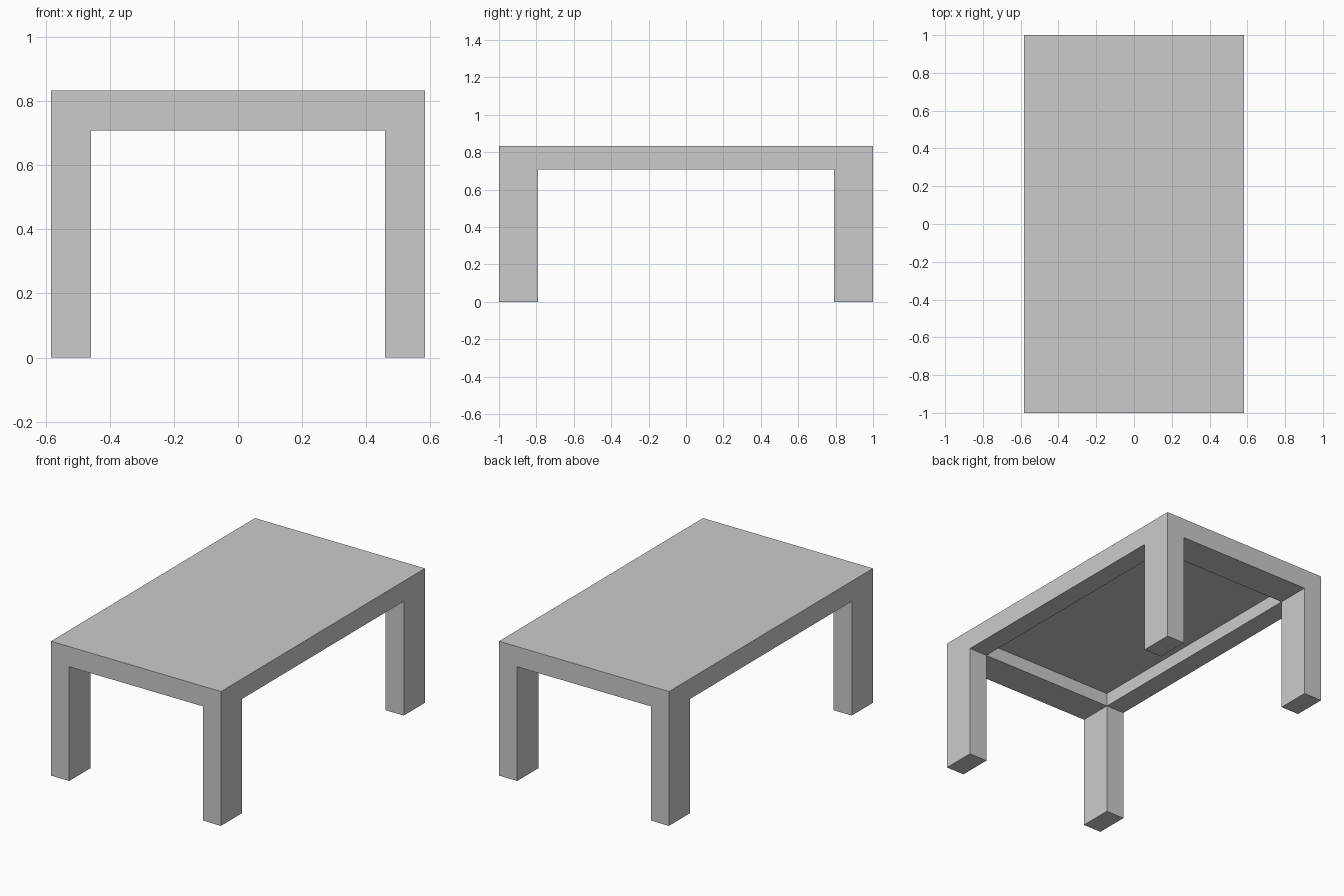
import bpy
import bmesh
from mathutils import Matrix, Vector

# Remove the default cube
default = bpy.data.objects.get("Cube")
if default:
    bpy.data.objects.remove(default, do_unlink=True)

UNIT = 2 / 48                      # module shared by all proportions
HALF_X, HALF_Y = 14 * UNIT, 24 * UNIT
LEG_X, LEG_Y = 3 * UNIT, 5 * UNIT
HEIGHT, APRON, PANEL = 20 * UNIT, 3 * UNIT, UNIT
INNER_X, INNER_Y = HALF_X - LEG_X, HALF_Y - LEG_Y
UNDERSIDE = HEIGHT - APRON

# Plain grey finish
grey = bpy.data.materials.new("plain_grey")
grey.use_nodes = True
colour = (0.6, 0.6, 0.6, 1)
grey.diffuse_color = colour
grey.node_tree.nodes["Principled BSDF"].inputs["Base Color"].default_value = colour

# Solid top block
bm = bmesh.new()
bmesh.ops.create_cube(bm, size=1, matrix=Matrix.LocRotScale(
    Vector((0, 0, HEIGHT - APRON / 2)), None,
    Vector((2 * HALF_X, 2 * HALF_Y, APRON))))

# Cut lines along the inner sides of the legs
for axis, offset in ((Vector((1, 0, 0)), INNER_X), (Vector((0, 1, 0)), INNER_Y)):
    for side in (-1, 1):
        bmesh.ops.bisect_plane(bm, geom=bm.verts[:] + bm.edges[:] + bm.faces[:],
                               plane_co=axis * offset * side, plane_no=axis)


def underside_faces(x_outer, y_outer):
    """Faces of the underside, chosen by lying outside the inner lines."""
    chosen = []
    for face in bm.faces:
        centre = face.calc_center_median()
        if (face.normal.z < -0.9 and (abs(centre.x) > INNER_X) == x_outer
                and (abs(centre.y) > INNER_Y) == y_outer):
            chosen.append(face)
    return chosen


def extrude(faces, height):
    """Extrude faces separately along z."""
    made = bmesh.ops.extrude_discrete_faces(bm, faces=faces)["faces"]
    verts = list({v for face in made for v in face.verts})
    bmesh.ops.translate(bm, verts=verts, vec=(0, 0, height))


bm.normal_update()
legs = underside_faces(True, True)
recess = underside_faces(False, False)
extrude(legs, -UNDERSIDE)          # four corner legs
extrude(recess, APRON - PANEL)     # hollow under the panel

# Merge the flush faces into clean flat ones
bmesh.ops.dissolve_limit(bm, angle_limit=0.01, verts=bm.verts[:], edges=bm.edges[:])
bmesh.ops.recalc_face_normals(bm, faces=bm.faces[:])

mesh = bpy.data.meshes.new("table")
bm.to_mesh(mesh)
bm.free()
mesh.materials.append(grey)
table = bpy.data.objects.new("table", mesh)
bpy.context.collection.objects.link(table)
